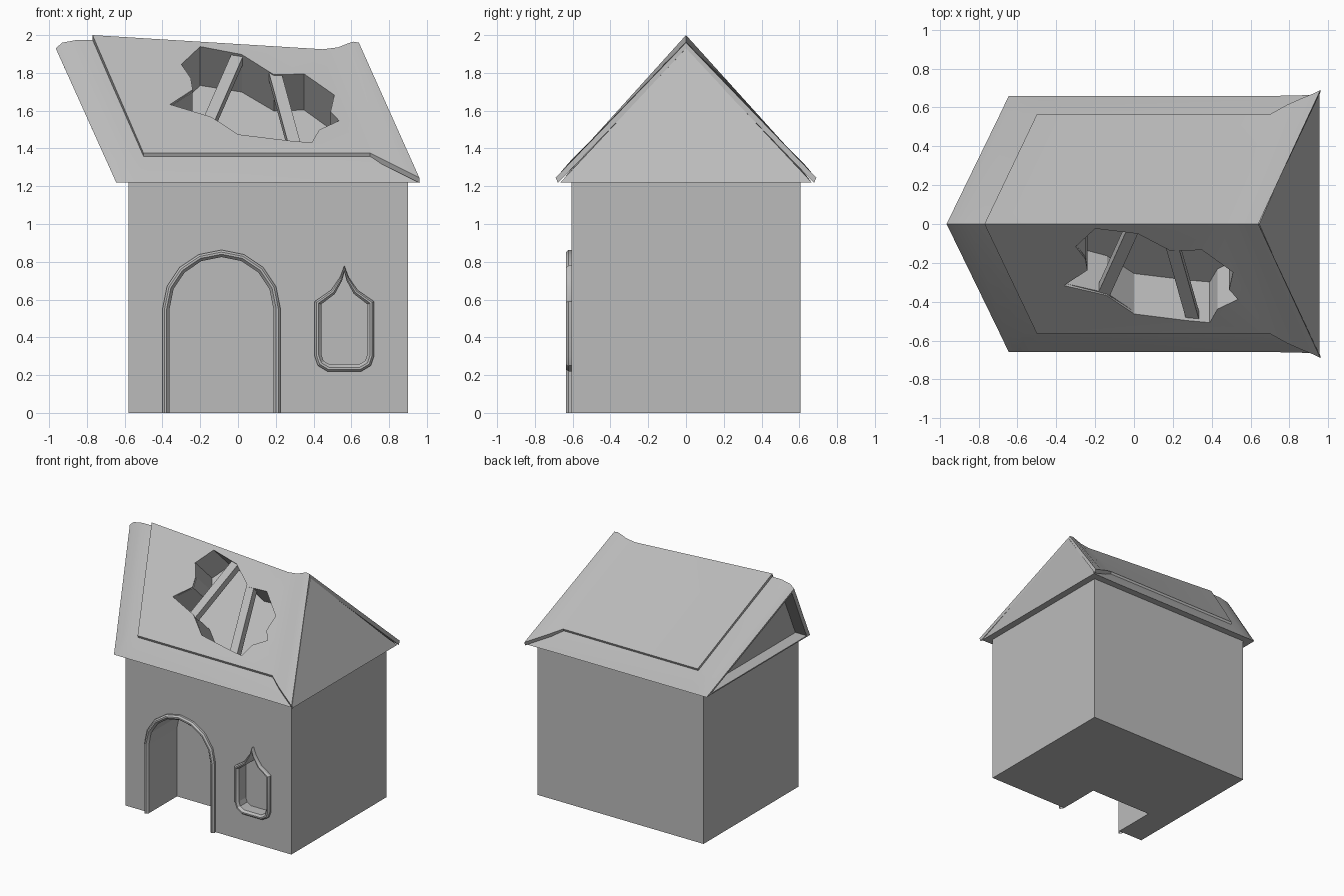
import bpy, bmesh, math
from mathutils import Vector

if "Cube" in bpy.data.objects:
    bpy.data.objects.remove(bpy.data.objects["Cube"], do_unlink=True)

GREY = (0.5, 0.5, 0.5, 1)
stone = bpy.data.materials.new("grey_stone")
stone.use_nodes = True
stone.diffuse_color = GREY
stone.node_tree.nodes["Principled BSDF"].inputs["Base Color"].default_value = GREY


def loft(name, rings, closed=True, caps=True):
    """Skin a list of equal-length point rings into a mesh object."""
    bm = bmesh.new()
    rows = [[bm.verts.new(p) for p in ring] for ring in rings]
    n = len(rows[0])
    for a, b in zip(rows, rows[1:]):
        for i in range(n if closed else n - 1):
            j = (i + 1) % n
            bm.faces.new((a[i], a[j], b[j], b[i]))
    if caps:
        bm.faces.new(rows[0])
        bm.faces.new(rows[-1])
    bmesh.ops.recalc_face_normals(bm, faces=bm.faces)
    mesh = bpy.data.meshes.new(name)
    bm.to_mesh(mesh)
    bm.free()
    mesh.materials.append(stone)
    obj = bpy.data.objects.new(name, mesh)
    bpy.context.collection.objects.link(obj)
    return obj


def activate(obj):
    bpy.ops.object.select_all(action='DESELECT')
    obj.select_set(True)
    bpy.context.view_layer.objects.active = obj


def carve(obj, cutter):
    cutter.hide_render = True
    mod = obj.modifiers.new("carve", 'BOOLEAN')
    mod.operation, mod.solver, mod.object = 'DIFFERENCE', 'EXACT', cutter
    activate(obj)
    bpy.ops.object.modifier_apply(modifier=mod.name)


def prism(name, outline, y0, y1):
    return loft(name, [[(x, y, z) for x, z in outline] for y in (y0, y1)])


def smooth(obj, angle=30):
    activate(obj)
    bpy.ops.object.shade_smooth_by_angle(angle=math.radians(angle))


# Outlines of the doorway and the pointed window
def arch(r, foot=0.0):
    cx, spring = -0.0875, 0.55
    top = [(cx - r * math.cos(math.pi * i / 8), spring + r * math.sin(math.pi * i / 8))
           for i in range(9)]
    return [(cx - r, foot)] + top + [(cx + r, foot)]


def pointed(half, tip):
    cx = 0.563
    right = [(cx + x, z) for x, z in half]
    left = [(cx - x, z) for x, z in reversed(half)]
    return [(cx, tip)] + right + left


window_outer = pointed([(.022, .72), (.07, .65), (.157, .59), (.157, .3), (.14, .25), (.09, .22)], .78)
window_inner = pointed([(.012, .7), (.05, .63), (.122, .575), (.122, .31), (.11, .275), (.075, .255)], .745)

# Walls with the doorway and window recesses
WALL = -0.605
walls = prism("walls", [(-0.58, 0), (0.9, 0), (0.9, 1.225), (-0.58, 1.225)], WALL, 0.605)
cutters = [prism("doorway_cutter", arch(0.275, -0.1), -0.8, -0.26),
           prism("window_cutter", window_inner, -0.8, -0.53)]
for c in cutters:
    carve(walls, c)

# Raised frames: (blend from outer to inner outline, depth)
BEAD = [(0, -0.6), (0, -0.622), (0.3, -0.635), (0.6, -0.635), (1, -0.618), (1, -0.59)]


def frame(name, outer, inner, closed):
    rings = [[(a[0] + (b[0] - a[0]) * t, y, a[1] + (b[1] - a[1]) * t)
              for a, b in zip(outer, inner)] for t, y in BEAD]
    smooth(loft(name, rings, closed, caps=False), 25)


frame("door_frame", arch(0.3125), arch(0.275), False)
frame("window_frame", window_outer, window_inner, True)

# Roof base: skewed gable, stations of ridge (x, z), shoulder (x, y, z), eave (x, y)
stations = [
    ((-0.965, 1.93), (-0.69, .565, 1.32), (-0.645, .66)),
    ((-0.93, 1.96), (-0.66, .565, 1.34), (-0.61, .66)),
    ((-0.85, 1.975), (-0.58, .565, 1.35), (-0.54, .66)),
    ((-0.77, 1.975), (-0.5, .565, 1.35), (-0.46, .66)),
    ((0.45, 1.9), (0.7, .565, 1.35), (0.74, .66)),
    ((0.645, 1.93), (0.91, .6, 1.29), (0.955, .665)),
]
EAVE = 1.22
base = [[Vector((r[0], 0, r[1])), Vector(s), Vector((e[0], e[1], EAVE)),
         Vector((e[0], -e[1], EAVE)), Vector((s[0], -s[1], s[2]))] for r, s, e in stations]
# Sunken gable on the overhanging end
centre = sum(base[0], Vector()) / 5
inset = [centre + (p - centre) * 0.92 for p in base[0]]
sunken = [p + Vector((0.1, 0, 0)) for p in inset]
roof_base = loft("roof_base", [sunken, inset] + base)

# Raised roof covering that flares at one end: ridge (x, z), eave (x, y, z)
cover = [
    ((-0.77, 2.0), (-0.5, .565, 1.375)),
    ((0.45, 1.925), (0.7, .565, 1.375)),
    ((0.53, 1.935), (0.79, .615, 1.33)),
    ((0.58, 1.955), (0.87, .65, 1.29)),
    ((0.61, 1.965), (0.92, .67, 1.265)),
    ((0.64, 1.96), (0.96, .69, 1.245)),
]
rings = []
for (rx, rz), (ex, ey, ez) in cover:
    rings.append([(rx, 0, rz), (ex, ey, ez), (ex, ey - 0.012, ez - 0.028), (rx, 0, rz - 0.04),
                  (ex, -ey + 0.012, ez - 0.028), (ex, -ey, ez)])
roof_cover = loft("roof_cover", rings)

# Broken hole in the front slope
normal = Vector((0, -0.72, 0.695))


def on_slope(x, z, lift=0.0):
    return Vector((x, -(1.955 - z) / 1.035, z)) + normal * lift


hole = [(-.36, 1.63), (-.24, 1.71), (-.25, 1.77), (-.3, 1.84), (-.2, 1.935), (.02, 1.9),
        (.19, 1.8), (.35, 1.805), (.51, 1.69), (.49, 1.6), (.535, 1.55), (.43, 1.5),
        (.39, 1.43), (.28, 1.44), (0, 1.475), (-.14, 1.57)]
hole_cutter = loft("hole_cutter", [[on_slope(x, z, d) for x, z in hole] for d in (0.12, -0.29)])
cutters.append(hole_cutter)
for part in (roof_base, roof_cover):
    carve(part, hole_cutter)
    smooth(part, 20)

# Rafters crossing the hole
for name, top, foot in (("left_rafter", (.19, 1.84), (.31, 1.4)),
                        ("right_rafter", (.01, 1.94), (-.17, 1.53))):
    loft(name, [[on_slope(x + s * 0.033, z, d) for s, d in
                 ((-1, -0.02), (1, -0.02), (1, -0.08), (-1, -0.08))] for x, z in (top, foot)])

for c in cutters:
    bpy.data.objects.remove(c, do_unlink=True)
